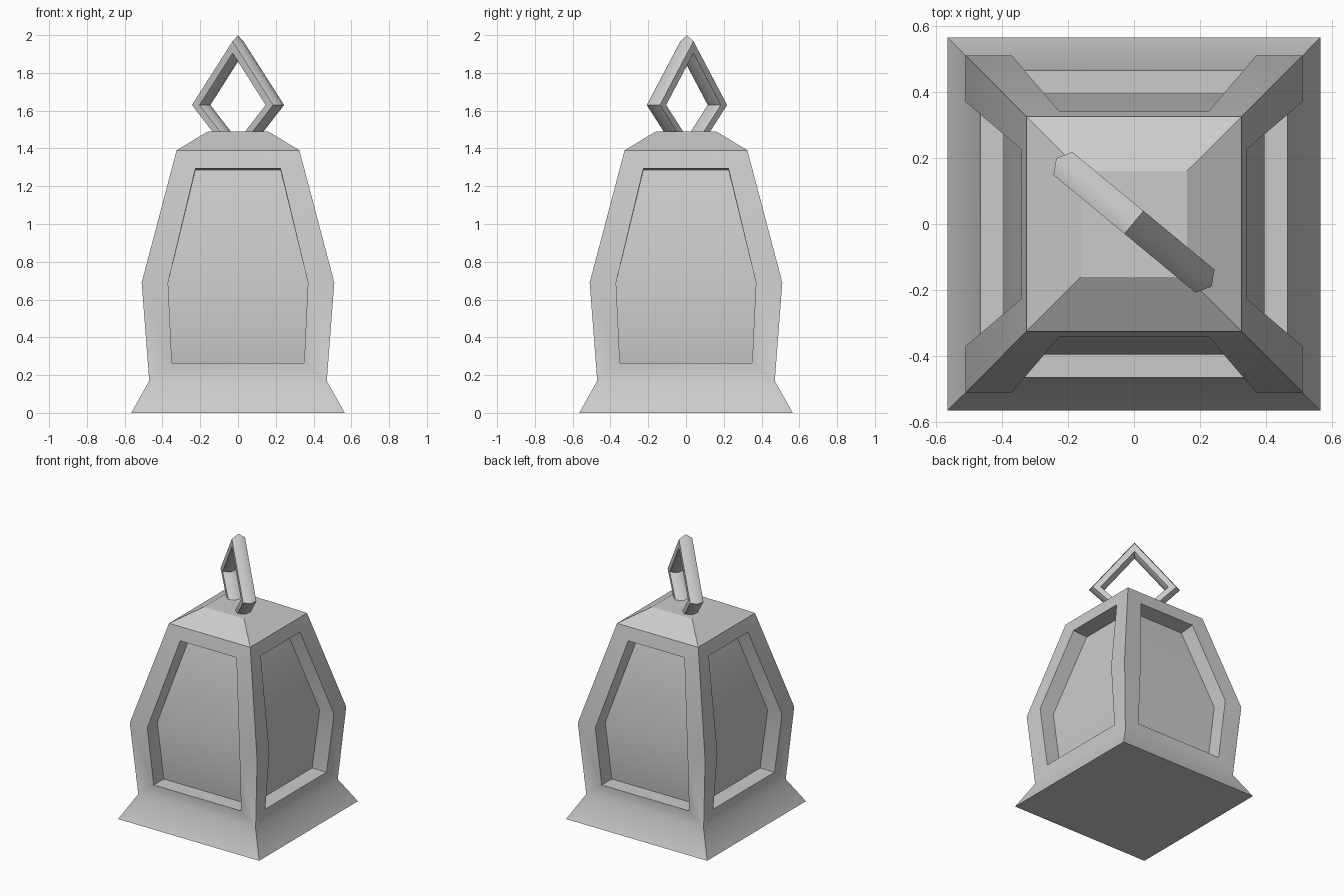
import bpy
import bmesh
from math import cos, sin, pi, radians
from mathutils import Matrix

if "Cube" in bpy.data.objects:
    bpy.data.objects.remove(bpy.data.objects["Cube"], do_unlink=True)

metal = bpy.data.materials.new("plain grey")
metal.use_nodes = True
grey = (0.6, 0.6, 0.6, 1)
metal.diffuse_color = grey
metal.node_tree.nodes["Principled BSDF"].inputs["Base Color"].default_value = grey


def finish(bm, name, smooth_angle=None):
    """Weld, orient and link a mesh, then shade it."""
    bmesh.ops.remove_doubles(bm, verts=bm.verts, dist=0.0005)
    bmesh.ops.recalc_face_normals(bm, faces=bm.faces)
    mesh = bpy.data.meshes.new(name)
    bm.to_mesh(mesh)
    bm.free()
    mesh.materials.append(metal)
    obj = bpy.data.objects.new(name, mesh)
    bpy.context.collection.objects.link(obj)
    if smooth_angle:
        bpy.ops.object.select_all(action="DESELECT")
        obj.select_set(True)
        bpy.context.view_layer.objects.active = obj
        bpy.ops.object.shade_smooth_by_angle(angle=radians(smooth_angle))
    return obj


def outline(rows):
    """Closed loop around one side from (half width, depth, height) rows, bottom first."""
    right = [(w, -d, z) for w, d, z in rows]
    left = [(-w, -d, z) for w, d, z in reversed(rows)]
    return right + left


def square(half, z):
    return [(half, -half, z), (half, half, z), (-half, half, z), (-half, -half, z)]


def bridge(bm, a, b):
    for i in range(len(a)):
        j = (i + 1) % len(a)
        bm.faces.new((a[i], a[j], b[j], b[i]))


def add_verts(bm, points):
    return [bm.verts.new(p) for p in points]


# Body: flared foot and four sides with recessed panels
FOOT, WAIST, BELLY, SHOULDER = (0.565, 0), (0.47, 0.17), (0.51, 0.69), (0.325, 1.39)
RECESS = 0.115
bm = bmesh.new()
foot = add_verts(bm, square(*FOOT))
bm.faces.new(foot)
bridge(bm, foot, add_verts(bm, square(*WAIST)))

frame_rows = [(h, h, z) for h, z in (WAIST, BELLY, SHOULDER)]
opening_rows = [(0.35, 0.464, 0.265), (0.37, 0.51, 0.69), (0.225, 0.34, 1.295)]
panel_rows = [(w, d - RECESS, min(z, 1.285)) for w, d, z in opening_rows]
for side in range(4):
    start = len(bm.verts)
    outer, rim, panel = [add_verts(bm, outline(r))
                         for r in (frame_rows, opening_rows, panel_rows)]
    bridge(bm, outer, rim)
    bridge(bm, rim, panel)
    bm.faces.new((panel[0], panel[1], panel[4], panel[5]))
    bm.faces.new((panel[1], panel[2], panel[3], panel[4]))
    bmesh.ops.rotate(bm, verts=outer + rim + panel, cent=(0, 0, 0),
                     matrix=Matrix.Rotation(side * pi / 2, 3, "Z"))

# Sloped cap closes the top of the body
cap_lower = add_verts(bm, square(*SHOULDER))
cap_upper = add_verts(bm, square(0.16, 1.49))
bridge(bm, cap_lower, cap_upper)
bm.faces.new(cap_upper)
body = finish(bm, "lantern_body", 40)
for face in body.data.polygons:
    if face.center.z > SHOULDER[1]:
        face.use_smooth = False

# Hanging loop: diamond ring of six-sided bar, taller above its middle
RING, BAR, SIDES = 0.253, 0.052, 6
bm = bmesh.new()
sections = []
for corner in range(4):
    a = corner * pi / 2
    points = []
    for s in range(SIDES):
        t = 2 * pi * s / SIDES
        radius = RING + BAR * cos(t)
        stretch = 1.21 if sin(a) > 0 else 1.0
        points.append((radius * cos(a), BAR * sin(t), radius * sin(a) * stretch))
    sections.append(add_verts(bm, points))
for corner in range(4):
    bridge(bm, sections[corner], sections[(corner + 1) % 4])
loop = finish(bm, "hanging_loop", 55)
loop.location = (0, 0.005, 1.63)
loop.rotation_euler.z = radians(-39.6)
